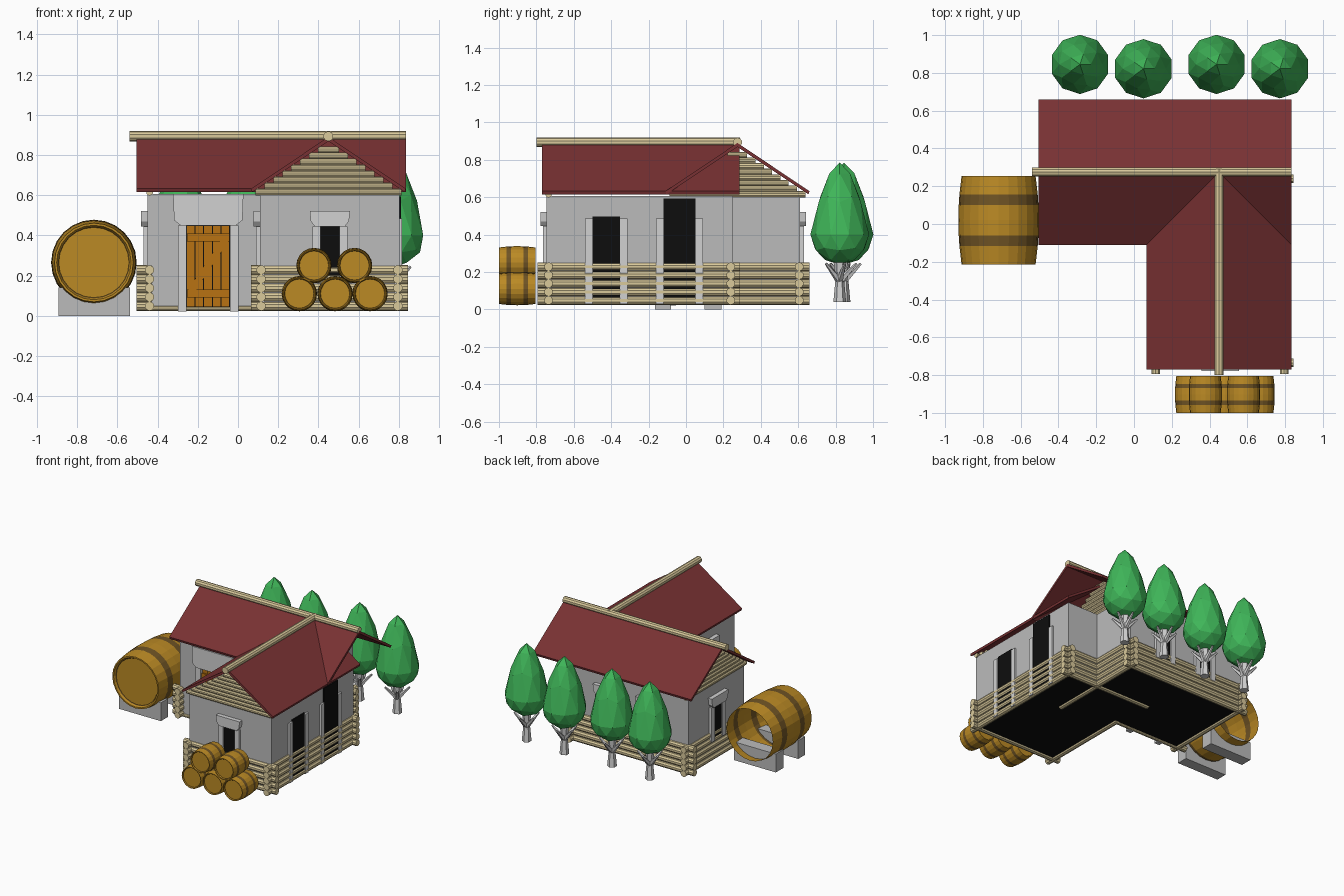
import bpy, bmesh, math
from mathutils import Matrix, Vector

if "Cube" in bpy.data.objects:
    bpy.data.objects.remove(bpy.data.objects["Cube"])


def mat(name, r, g, b):
    m = bpy.data.materials.new(name)
    m.diffuse_color = (r, g, b, 1)
    m.use_nodes = True
    m.node_tree.nodes["Principled BSDF"].inputs["Base Color"].default_value = m.diffuse_color
    return m


WALL = mat("wall_grey", 0.50, 0.50, 0.50)
TRIM = mat("trim_grey", 0.64, 0.64, 0.64)
BLACK = mat("opening_black", 0.004, 0.004, 0.004)
ROOF = mat("roof_red", 0.19, 0.031, 0.033)
LOG = mat("log_cream", 0.70, 0.59, 0.33)
GOLD = mat("barrel_gold", 0.50, 0.255, 0.018)
BAND = mat("band_brown", 0.16, 0.088, 0.018)
DOOR = mat("door_orange", 0.48, 0.17, 0.006)
LEAF = mat("leaf_green", 0.05, 0.47, 0.10)


def finish(name, bm, *mats):
    bmesh.ops.recalc_face_normals(bm, faces=bm.faces)
    me = bpy.data.meshes.new(name)
    bm.to_mesh(me)
    bm.free()
    for m in mats:
        me.materials.append(m)
    ob = bpy.data.objects.new(name, me)
    bpy.context.collection.objects.link(ob)
    return ob


def add_prism(bm, pts, vec):
    """Extrude a closed 3D polygon along a vector."""
    a = [bm.verts.new(p) for p in pts]
    b = [bm.verts.new(Vector(p) + Vector(vec)) for p in pts]
    n = len(a)
    bm.faces.new(a)
    bm.faces.new(b[::-1])
    for i in range(n):
        bm.faces.new((a[i], b[i], b[(i + 1) % n], a[(i + 1) % n]))


def add_rod(bm, p, q, r, r2=None, sides=10):
    p, q = Vector(p), Vector(q)
    d = q - p
    m = Matrix.Translation((p + q) / 2) @ d.to_track_quat('Z', 'Y').to_matrix().to_4x4()
    bmesh.ops.create_cone(bm, cap_ends=True, segments=sides, radius1=r,
                          radius2=r if r2 is None else r2, depth=d.length, matrix=m)


# Walls: L plan with a notch in the back right corner
plan = [(-0.45, -0.055), (0.11, -0.055), (0.11, -0.745), (0.803, -0.745),
        (0.803, 0.25), (0.545, 0.25), (0.545, 0.61), (-0.45, 0.61)]
bm = bmesh.new()
add_prism(bm, [(x, y, 0.045) for x, y in plan], (0, 0, 0.56))
finish("walls", bm, WALL)
bm = bmesh.new()
add_prism(bm, [(x, y, 0.038) for x, y in plan], (0, 0, 0.006))
finish("floor_underside", bm, BLACK)

# Log cladding around the foot of the walls
bm = bmesh.new()
for i in range(5):
    z = 0.048 + 0.045 * i
    for y, x0, x1 in ((-0.735, 0.065, 0.845), (0.24, 0.08, 0.845),
                      (0.605, -0.5, 0.585), (-0.05, -0.505, -0.43)):
        add_rod(bm, (x0, y, z), (x1, y, z), 0.0235)
    for x, y0, y1 in ((-0.44, -0.105, 0.66), (0.535, -0.15, 0.66),
                      (0.115, -0.795, -0.04), (0.795, -0.795, 0.29)):
        add_rod(bm, (x, y0, z), (x, y1, z), 0.0235)
add_rod(bm, (-0.45, -0.055, 0.036), (0.11, -0.055, 0.036), 0.012)
finish("log_cladding", bm, LOG)

# Gable logs, shortening towards the ridge
bm = bmesh.new()
for i in range(8):
    z = 0.615 + 0.03 * i
    h = (0.86 - z) / 0.675
    add_rod(bm, (0.45 - h, -0.735, z), (0.45 + h, -0.735, z), 0.017)
    for x in (-0.44, 0.535):
        add_rod(bm, (x, 0.275 - h, z), (x, 0.275 + h, z), 0.017)
finish("gable_logs", bm, LOG)

# Roof: two crossing pairs of slabs
bm = bmesh.new()
for s in (-1, 1):
    prof = [(0, 0.89), (s * 0.385, 0.632), (s * 0.38, 0.615), (0, 0.868)]
    add_prism(bm, [(-0.505, 0.275 + u, z) for u, z in prof], (1.34, 0, 0))
    add_prism(bm, [(0.45 + u, -0.77, z) for u, z in prof], (0, 1.055, 0))
finish("roof", bm, ROOF)
bm = bmesh.new()
add_rod(bm, (-0.54, 0.275, 0.893), (0.835, 0.275, 0.893), 0.025)
add_rod(bm, (0.45, -0.80, 0.893), (0.45, 0.29, 0.893), 0.025)
finish("ridge_logs", bm, LOG)


def panel(name, frame, pts, depth, m):
    """Flat plate on a wall: pts are (along, height), depth stands out."""
    bm = bmesh.new()
    add_prism(bm, [(u, 0.001, z) for u, z in pts], (0, -depth - 0.001, 0))
    bm.transform(frame)
    return finish(name, bm, m)


def rect(u0, u1, z0, z1):
    return [(u0, z0), (u1, z0), (u1, z1), (u0, z1)]


def opening(name, x, y, deg, half, z0, z1, jamb=0.04, jz=None, head=None, out=0.02):
    f = Matrix.Translation((x, y, 0)) @ Matrix.Rotation(math.radians(deg), 4, 'Z')
    panel(name + "_opening", f, rect(-half, half, z0, z1), 0.008, BLACK)
    for s in (-1, 1):
        panel(name + "_jamb", f, rect(s * half, s * (half + jamb), z0 - 0.02, jz or z1), out, TRIM)
    if head:
        w, top = head
        b = half + jamb * 0.7
        panel(name + "_lintel", f, [(-b, z1), (b, z1), (w - 0.005, z1 + 0.025), (w, top),
                                    (-w, top), (-w + 0.005, z1 + 0.025)], out + 0.012, TRIM)
    return f


# Windows and the tall side openings
win = dict(half=0.047, z0=0.2, z1=0.445, head=(0.10, 0.52))
opening("front_window", 0.457, -0.745, 0, **win)
opening("main_left_window", -0.45, 0.275, -90, **win)
opening("wing_left_window", 0.11, -0.42, -90, **win)
for x in (0.24, -0.12):
    opening("back_window", x, 0.61, 180, **win)
opening("side_window", 0.803, -0.427, 90, 0.074, 0.05, 0.497, jz=0.485, out=0.014)
opening("side_doorway", 0.803, -0.035, 90, 0.085, 0.05, 0.593, jz=0.485, out=0.014)

# Front door with planks, battens and brace
f = opening("door", -0.148, -0.055, 0, 0.108, 0.04, 0.45, jamb=0.043, head=(0.175, 0.605), out=0.03)
for i in range(5):
    u = -0.106 + i * 0.043
    panel("door_plank", f, rect(u, u + 0.038, 0.045, 0.447), 0.014, DOOR)
for z in (0.09, 0.37):
    panel("door_batten", f, rect(-0.105, 0.105, z, z + 0.04), 0.022, DOOR)
panel("door_brace", f, [(-0.10, 0.13), (-0.06, 0.13), (0.10, 0.37), (0.06, 0.37)], 0.021, DOOR)


def barrel(name, x, yc, z, R, half, back, n=20):
    """Bulged barrel along y with two dark hoops and a recessed front head."""
    prof = [(-0.92, 0.82), (-0.94, 0.84), (-1, 0.87)]
    prof += [(t, 1 - 0.08 * t * t) for t in (-1, -0.58, -0.34, 0, 0.34, 0.58, 1)]
    if back:
        prof += [(1, 0.87), (0.93, 0.83)]
    bm = bmesh.new()
    rings = [[bm.verts.new((x + R * r * math.cos(2 * math.pi * k / n), yc + t * half,
                            z + R * r * math.sin(2 * math.pi * k / n))) for k in range(n)]
             for t, r in prof]
    for i in range(len(rings) - 1):
        for k in range(n):
            j = (k + 1) % n
            fc = bm.faces.new((rings[i][k], rings[i][j], rings[i + 1][j], rings[i + 1][k]))
            fc.material_index = 1 if i in (0, 4, 7) else 0
    bm.faces.new(rings[0])
    if back:
        bm.faces.new(rings[-1])
    finish(name, bm, GOLD, BAND)


# Great barrel, open at the back, on two blocks
barrel("great_barrel", -0.717, 0.02, 0.265, 0.213, 0.235, False, 24)
for y0, y1 in ((-0.165, -0.08), (0.10, 0.19)):
    bm = bmesh.new()
    add_prism(bm, [(-0.893, y0, 0), (-0.537, y0, 0), (-0.537, y0, 0.14), (-0.893, y0, 0.14)],
              (0, y1 - y0, 0))
    finish("barrel_block", bm, WALL)

# Stack of small barrels
for x, z in ((0.305, 0.11), (0.483, 0.11), (0.657, 0.11), (0.378, 0.25), (0.58, 0.25)):
    barrel("small_barrel", x, -0.9025, z, 0.088, 0.0975, True)

# Trees behind the house
for x, y in ((-0.286, 0.845), (0.05, 0.822), (0.437, 0.845), (0.772, 0.822)):
    bm = bmesh.new()
    bmesh.ops.create_icosphere(bm, subdivisions=2, radius=1)
    for v in bm.verts:
        t = v.co.z
        r = 0.157 * (1 - 0.35 * max(t, 0))
        v.co = (x + v.co.x * r, y + v.co.y * r, 0.40 + t * (0.385 if t > 0 else 0.16))
    finish("tree_crown", bm, LEAF)
    bm = bmesh.new()
    add_rod(bm, (x, y, 0.04), (x, y, 0.17), 0.034, 0.022, 6)
    add_rod(bm, (x, y, 0.16), (x, y, 0.27), 0.022, 0.035, 6)
    for k in range(5):
        a = k * math.tau / 5 + 0.3
        add_rod(bm, (x, y, 0.15), (x + 0.09 * math.cos(a), y + 0.09 * math.sin(a), 0.245),
                0.02, 0.007, 5)
    finish("tree_trunk", bm, TRIM)
